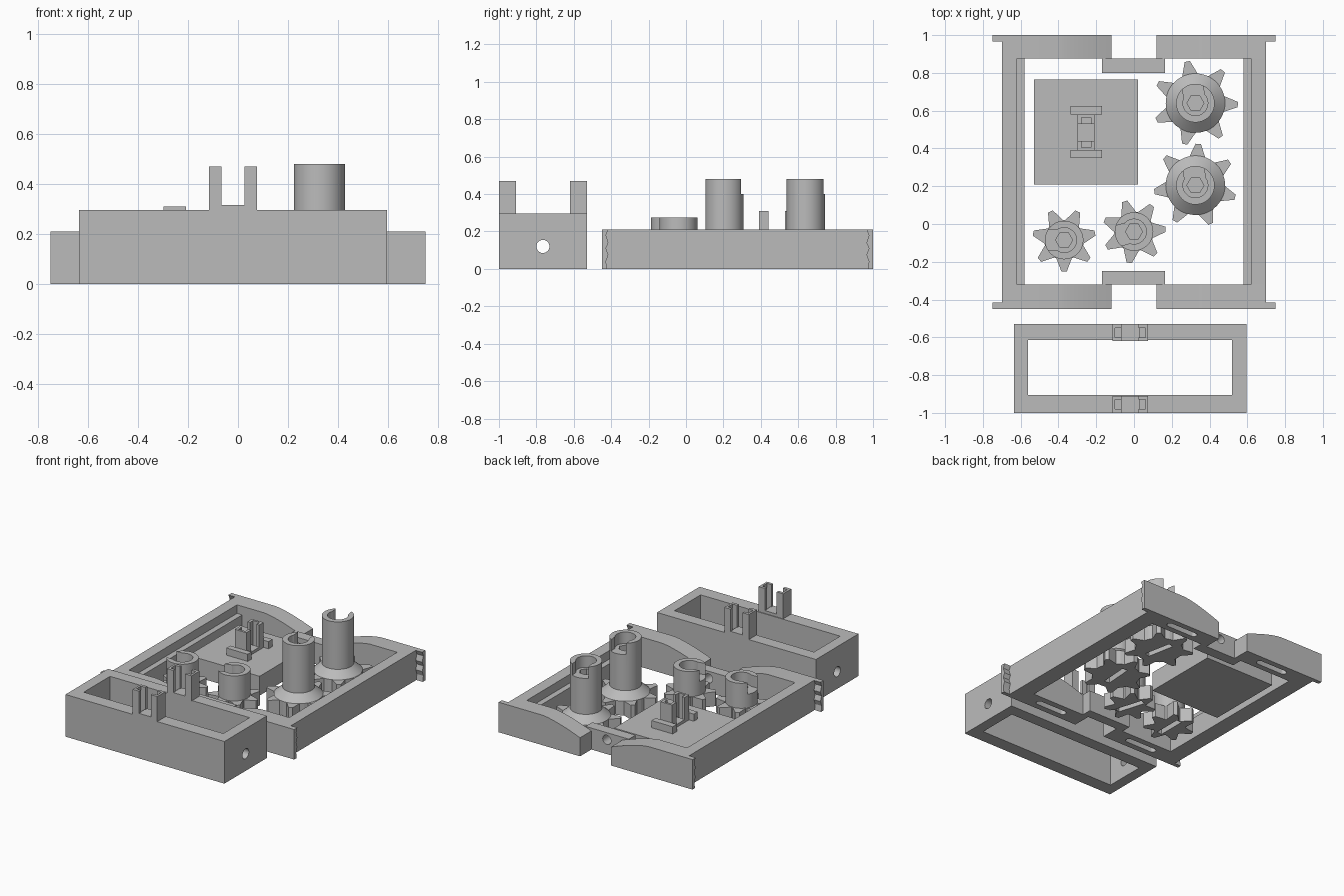
import bpy, bmesh, math

if "Cube" in bpy.data.objects:
    bpy.data.objects.remove(bpy.data.objects["Cube"])

grey = bpy.data.materials.new("plain_grey")
grey.use_nodes = True
COLOUR = (0.5, 0.5, 0.5, 1)
grey.diffuse_color = COLOUR
grey.node_tree.nodes["Principled BSDF"].inputs["Base Color"].default_value = COLOUR


def prism(name, pts, lo, hi, axis="z"):
    """Extrude a 2D outline from lo to hi along an axis."""
    place = {"x": lambda a, b, h: (h, a, b),
             "y": lambda a, b, h: (a, h, b),
             "z": lambda a, b, h: (a, b, h)}[axis]
    bm = bmesh.new()
    low = [bm.verts.new(place(a, b, lo)) for a, b in pts]
    top = [bm.verts.new(place(a, b, hi)) for a, b in pts]
    bm.faces.new(low)
    bm.faces.new(top)
    n = len(pts)
    for i in range(n):
        j = (i + 1) % n
        bm.faces.new((low[i], low[j], top[j], top[i]))
    bmesh.ops.recalc_face_normals(bm, faces=bm.faces)
    return finish(name, bm)


def finish(name, bm):
    mesh = bpy.data.meshes.new(name)
    bm.to_mesh(mesh)
    bm.free()
    mesh.materials.append(grey)
    obj = bpy.data.objects.new(name, mesh)
    bpy.context.collection.objects.link(obj)
    return obj


def rect(x0, x1, y0, y1):
    return [(x0, y0), (x1, y0), (x1, y1), (x0, y1)]


def ring(cx, cy, r, n):
    return [(cx + r * math.cos(2 * math.pi * i / n),
             cy + r * math.sin(2 * math.pi * i / n)) for i in range(n)]


def select(obj):
    bpy.ops.object.select_all(action="DESELECT")
    obj.select_set(True)
    bpy.context.view_layer.objects.active = obj


def cut(obj, *cutters):
    """Subtract cutters from a part and discard them."""
    select(obj)
    for cutter in cutters:
        mod = obj.modifiers.new("cut", "BOOLEAN")
        mod.operation = "DIFFERENCE"
        mod.solver = "EXACT"
        mod.object = cutter
        bpy.ops.object.modifier_apply(modifier=mod.name)
        bpy.data.objects.remove(cutter)


def smooth(obj):
    select(obj)
    bpy.ops.object.shade_smooth_by_angle(angle=math.radians(30))


def rotated(pts, cx, cy, angle):
    c, s = math.cos(angle), math.sin(angle)
    return [(cx + x * c - y * s, cy + x * s + y * c) for x, y in pts]


# Axle clamp: two facing channel posts with a low pad between them
CHANNEL = [(0.095, -0.045), (0.095, 0.045), (0.045, 0.045), (0.045, 0.025),
           (0.08, 0.025), (0.08, -0.025), (0.045, -0.025), (0.045, -0.045)]


def clamp(name, cx, cy, z, angle):
    for k, side in enumerate(("first", "second")):
        turn = angle + k * math.pi
        prism(f"{name}_{side}_post", rotated(CHANNEL, cx, cy, turn), z, z + 0.175)
    prism(name + "_pad", rotated(rect(-0.05, 0.05, -0.045, 0.045), cx, cy, angle),
          z, z + 0.02)


# Rear-standing tray box: open ring with an axle hole through its ends
box = prism("box_wall", rect(-0.635, 0.595, -1, -0.53), 0, 0.295)
cut(box, prism("box_opening", rect(-0.56, 0.52, -0.905, -0.615), -0.1, 0.5),
    prism("box_axle_hole", ring(-0.765, 0.12, 0.035, 24), -1, 1, "x"))
smooth(box)
clamp("front_clamp", -0.02, -0.955, 0.295, 0)
clamp("rear_clamp", -0.02, -0.575, 0.295, 0)

# Frame: side rails, inner ledges, shaped end walls and ribbed tabs
Y_FRONT, Y_BACK = -0.45, 1.0
slope = [(0.41 - 0.29 * i / 8, 0.21 - 0.08 * (i / 8) ** 1.4) for i in range(9)]
wall_profile = [(0.12, 0), (0.70, 0), (0.70, 0.21)] + slope
tab_profile = [(0, 0), (0, 0.21), (0.035, 0.21), (0.022, 0.18), (0.035, 0.14),
               (0.022, 0.11), (0.035, 0.075), (0.022, 0.04), (0.028, 0)]
for sx, side in ((1, "left"), (-1, "right")):
    prism(side + "_rail", rect(sx * 0.62, sx * 0.70, -0.32, 0.875), 0, 0.21)
    prism(side + "_ledge", rect(sx * 0.58, sx * 0.62, -0.32, 0.875), 0, 0.15)
    for end, y0, y1, outer, inward in (("front", Y_FRONT, -0.32, Y_FRONT, 1),
                                       ("back", 0.875, Y_BACK, Y_BACK, -1)):
        wall = prism(f"{end}_{side}_wall", [(sx * x, z) for x, z in wall_profile],
                     y0, y1, "y")
        mid = (y0 + y1) / 2
        arc = [math.pi * i / 8 for i in range(9)]
        slot = [(sx * 0.38 + 0.1 + 0.022 * math.sin(a), mid - 0.022 * math.cos(a))
                for a in arc]
        slot += [(sx * 0.38 - 0.1 - 0.022 * math.sin(a), mid + 0.022 * math.cos(a))
                 for a in arc]
        cut(wall, prism("slot_cutter", slot, -0.1, 0.05))
        smooth(wall)
        prism(f"{end}_{side}_tab", [(outer + inward * d, z) for d, z in tab_profile],
              sx * 0.70, sx * 0.75, "x")

# Inset bridges across the gaps in the end walls
for end, y0, y1 in (("front", -0.32, -0.25), ("back", 0.80, 0.875)):
    bridge = prism(end + "_bridge", rect(-0.17, 0.165, y0, y1), 0, 0.15)
    cut(bridge, prism("bridge_hole", ring(0, 0.1, 0.032, 24), y0 - 0.1, y1 + 0.1, "y"))
    smooth(bridge)

# Loose block with its own clamp and cross bars
prism("block", rect(-0.53, 0.02, 0.21, 0.765), 0, 0.135)
clamp("block_clamp", -0.253, 0.485, 0.135, math.pi / 2)
for name, y0, y1 in (("near", 0.35, 0.392), ("far", 0.58, 0.625)):
    prism(name + "_cross_bar", rect(-0.335, -0.17, y0, y1), 0.135, 0.185)


# Toothed wheels with a slotted hub and hexagonal socket
def wheel(name, cx, cy, root, tip, height, phase, slot_angle):
    outline = []
    for i in range(7):
        a = math.radians(phase) + 2 * math.pi * i / 7
        half = 0.042 / root
        for r, d in ((root, -half), (tip, -0.014 / tip), (tip, 0.014 / tip),
                     (root, half), (root, math.pi / 7)):
            outline.append((cx + r * math.cos(a + d), cy + r * math.sin(a + d)))
    teeth = prism(name + "_teeth", outline, 0, 0.1)
    slot = rotated(rect(-0.1, 0.1, -0.02, 0.02), cx, cy, math.radians(phase))
    cut(teeth, prism("key_slot", slot, -0.1, 0.07))

    hub = prism(name + "_hub", ring(cx, cy, 0.102, 48), 0.1, height)
    notch = rotated(rect(0, 0.2, -0.055, 0.055), cx, cy, math.radians(slot_angle))
    cut(hub, prism("notch", notch, height - 0.08, height + 0.1),
        prism("bore", ring(cx, cy, 0.066, 32), height - 0.08, height + 0.1),
        prism("hex_socket", ring(cx, cy, 0.045, 6), 0.13, height + 0.1))
    smooth(hub)

    if root > 0.12:
        bm = bmesh.new()
        bmesh.ops.create_cone(bm, cap_ends=True, segments=48, radius1=root,
                              radius2=0.1, depth=0.05)
        bmesh.ops.translate(bm, verts=bm.verts, vec=(cx, cy, 0.125))
        smooth(finish(name + "_cone", bm))


wheel("tall_back_wheel", 0.325, 0.64, 0.157, 0.225, 0.48, 101, 100)
wheel("tall_front_wheel", 0.325, 0.205, 0.157, 0.22, 0.48, 86, 95)
wheel("short_left_wheel", 0.0, -0.04, 0.105, 0.168, 0.275, 107, 195)
wheel("short_right_wheel", -0.37, -0.085, 0.105, 0.168, 0.275, -90, 180)
